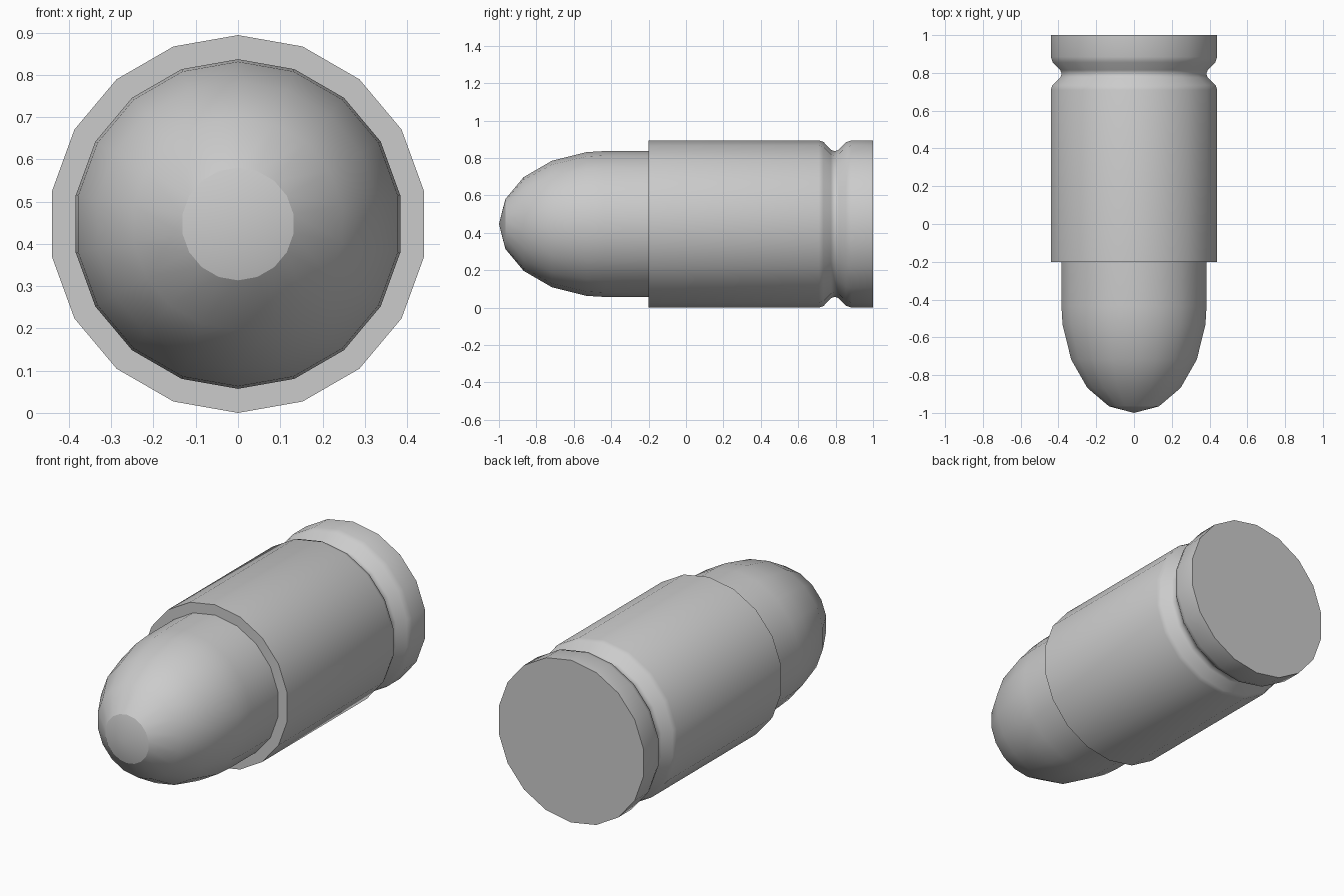
import bpy, bmesh
from math import sin, cos, pi, radians

if "Cube" in bpy.data.objects:
    bpy.data.objects.remove(bpy.data.objects["Cube"])

SIDES, CZ = 18, 0.447


def lathe(name, profile, sharp_rings=()):
    """Revolve (y, radius) points around the y axis; radius 0 makes a pole."""
    bm = bmesh.new()
    rings = []
    for y, r in profile:
        if r == 0:
            rings.append([bm.verts.new((0, y, CZ))] * SIDES)
        else:
            rings.append([bm.verts.new((r * sin(2 * pi * i / SIDES), y,
                                        CZ + r * cos(2 * pi * i / SIDES)))
                          for i in range(SIDES)])
    for a, b in zip(rings, rings[1:]):
        for i in range(SIDES):
            j = (i + 1) % SIDES
            quad = list(dict.fromkeys((a[i], a[j], b[j], b[i])))
            bm.faces.new(quad)
    bmesh.ops.recalc_face_normals(bm, faces=bm.faces)
    for f in bm.faces:
        f.smooth = True
    for k in sharp_rings:
        for i in range(SIDES):
            bm.edges.get((rings[k][i], rings[k][(i + 1) % SIDES])).smooth = False
    mesh = bpy.data.meshes.new(name)
    bm.to_mesh(mesh)
    bm.free()
    obj = bpy.data.objects.new(name, mesh)
    bpy.context.collection.objects.link(obj)
    return obj


# Rounded nose: stretched half sphere with a short straight shank
R, L = 0.39, 0.565
nose = [(-1 + L * (1 - cos(radians(a))), R * sin(radians(a)))
        for a in (0, 20, 40, 60, 80, 90)]
lathe("nose", nose + [(-0.2, R)], sharp_rings=(1,))

# Casing: front lip, straight wall, rounded groove, rim and flat base
case = [(-0.2, R), (-0.2, 0.447),
        (0.71, 0.447), (0.735, 0.439), (0.775, 0.396), (0.795, 0.389),
        (0.815, 0.396), (0.855, 0.437), (0.885, 0.447),
        (1.0, 0.447), (1.0, 0)]
lathe("casing", case, sharp_rings=(0, 1, 9))
